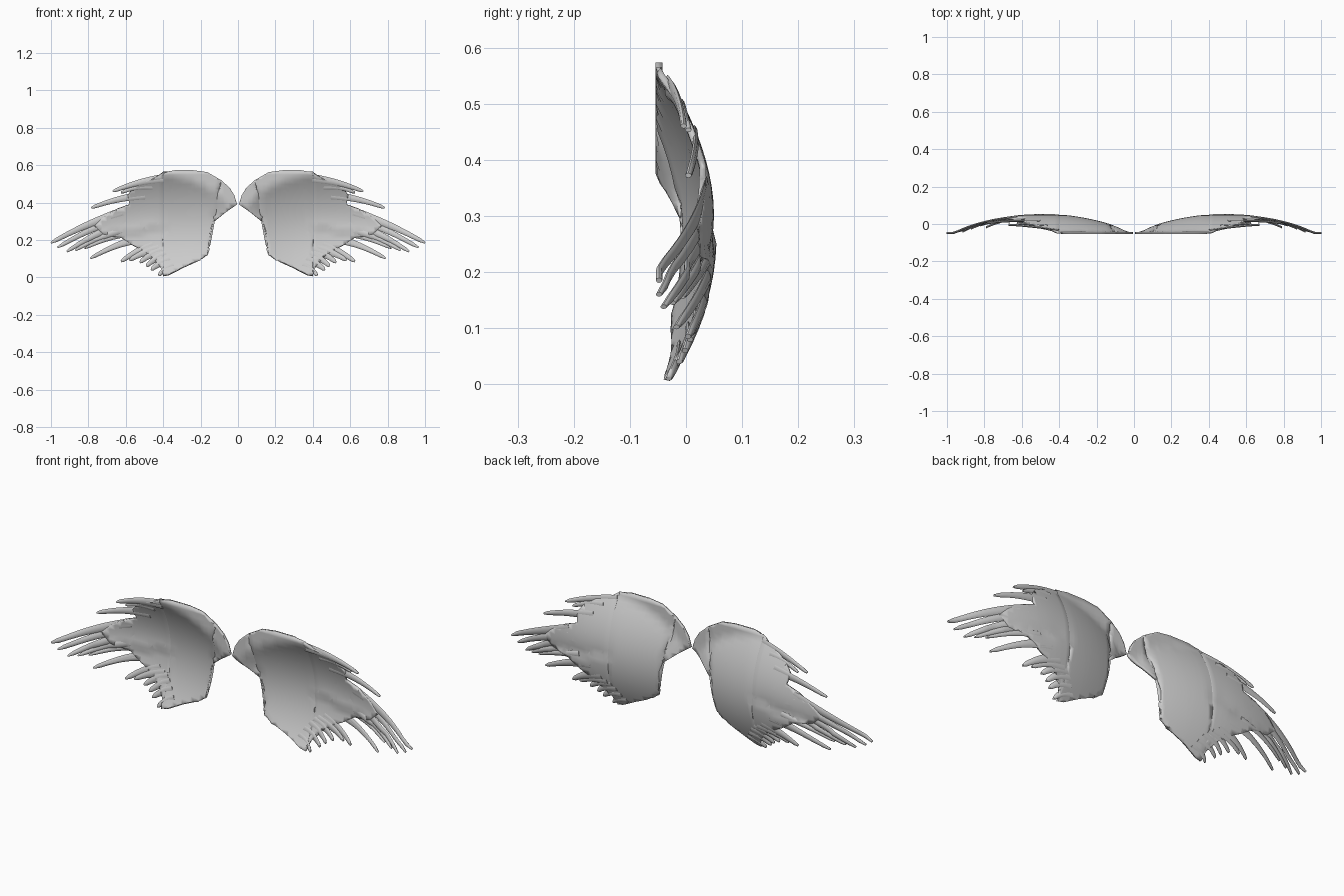
import bpy
import bmesh
import math
from mathutils import Vector

THICKNESS = 0.012

default_cube = bpy.data.objects.get("Cube")
if default_cube:
    bpy.data.objects.remove(default_cube, do_unlink=True)

grey = bpy.data.materials.new("feather grey")
grey.use_nodes = True
grey.diffuse_color = (0.6, 0.6, 0.6, 1)
grey.node_tree.nodes["Principled BSDF"].inputs["Base Color"].default_value = (0.6, 0.6, 0.6, 1)


def cupped_depth(x, z):
    """Depth of the shallow dome that the whole wing is bent over."""
    dome = 0.049 - 0.4 * (x - 0.5) ** 2 - 1.15 * (z - 0.27) ** 2
    # The upper layer overlaps the lower one along a sloping fold
    above = z - (0.265 - 0.15 * (x - 0.38))
    reach = min(max((x - 0.36) / 0.1, 0), 1)
    if above > 0:
        dome -= 0.012 * reach * min(above / 0.01, 1) * math.exp(-above / 0.05)
    return max(dome, -0.048)


def finish(name, bm):
    """Turn a bmesh into a smooth wing part with its mirrored twin."""
    bmesh.ops.recalc_face_normals(bm, faces=bm.faces)
    mesh = bpy.data.meshes.new(name)
    bm.to_mesh(mesh)
    bm.free()
    part = bpy.data.objects.new(name, mesh)
    bpy.context.collection.objects.link(part)
    mesh.materials.append(grey)
    mirror = part.modifiers.new("other side", "MIRROR")
    mirror.use_mirror_merge = False
    bpy.ops.object.select_all(action="DESELECT")
    part.select_set(True)
    bpy.context.view_layer.objects.active = part
    bpy.ops.object.shade_smooth_by_angle(angle=math.radians(50))
    return part


def wing_panel(name, outline):
    """Cut a flat outline into a fine grid and bend it over the dome."""
    bm = bmesh.new()
    face = bm.faces.new([bm.verts.new((x, 0, z)) for x, z in outline])
    bmesh.ops.triangulate(bm, faces=[face])
    for axis in (Vector((1, 0, 0)), Vector((0, 0, 1))):
        for step in range(1, 40):
            geometry = bm.verts[:] + bm.edges[:] + bm.faces[:]
            bmesh.ops.bisect_plane(bm, geom=geometry, plane_co=axis * step * 0.025, plane_no=axis)
    for vert in bm.verts:
        vert.co.y = cupped_depth(vert.co.x, vert.co.z)
    part = finish(name, bm)
    solid = part.modifiers.new("thickness", "SOLIDIFY")
    solid.thickness = THICKNESS
    solid.offset = 0


def feather(name, root, tip, width, sag=0.01, rings=12, sides=8):
    """A tapering rounded blade that follows the dome."""
    bm = bmesh.new()
    root, tip = Vector(root), Vector(tip)
    along = (tip - root).normalized()
    across = Vector((-along.y, along.x))
    loops = []
    for i in range(rings + 1):
        t = i / rings
        middle = root.lerp(tip, t) + across * sag * math.sin(math.pi * t)
        half = width / 2 * (1 - 0.6 * t) * (0.5 if i == rings else 1)
        loop = []
        for k in range(sides):
            angle = math.tau * k / sides
            x, z = middle + across * half * math.cos(angle)
            y = cupped_depth(*middle) + THICKNESS * 0.48 * math.sin(angle)
            loop.append(bm.verts.new((x, y, z)))
        loops.append(loop)
    for first, second in zip(loops, loops[1:]):
        for k in range(sides):
            n = (k + 1) % sides
            bm.faces.new((first[k], first[n], second[n], second[k]))
    bm.faces.new(loops[0])
    bm.faces.new(loops[-1])
    finish(name, bm)


# Main wing membrane, from the shoulder round the leading edge
wing_panel("wing_body", [
    (0.005, 0.39), (0.02, 0.44), (0.045, 0.48), (0.09, 0.52), (0.165, 0.563), (0.24, 0.573),
    (0.34, 0.573), (0.4, 0.56), (0.44, 0.535), (0.51, 0.51), (0.56, 0.475), (0.59, 0.44),
    (0.58, 0.39), (0.65, 0.365), (0.73, 0.315), (0.77, 0.275), (0.72, 0.23), (0.62, 0.21),
    (0.56, 0.17), (0.5, 0.14), (0.45, 0.1), (0.41, 0.05), (0.4, 0.008), (0.37, 0.014),
    (0.29, 0.055), (0.2, 0.095), (0.162, 0.125), (0.153, 0.2), (0.148, 0.25), (0.132, 0.295),
    (0.07, 0.345)])

# Feather fans: root, tip and width of each blade
fans = {
    "leading_feather": [
        ((0.4, 0.53), (0.67, 0.46), 0.045),
        ((0.46, 0.49), (0.625, 0.453), 0.04),
        ((0.5, 0.44), (0.785, 0.372), 0.045)],
    "long_feather": [
        ((0.62, 0.35), (1, 0.185), 0.05),
        ((0.62, 0.32), (0.965, 0.16), 0.045),
        ((0.62, 0.29), (0.915, 0.138), 0.045),
        ((0.6, 0.26), (0.87, 0.145), 0.04),
        ((0.56, 0.24), (0.82, 0.155), 0.035)],
    "lower_feather": [
        ((0.5, 0.22), (0.79, 0.102), 0.045),
        ((0.5, 0.205), (0.73, 0.13), 0.04),
        ((0.45, 0.17), (0.625, 0.085), 0.05),
        ((0.42, 0.15), (0.58, 0.092), 0.05),
        ((0.4, 0.14), (0.525, 0.08), 0.05),
        ((0.38, 0.12), (0.49, 0.06), 0.05),
        ((0.36, 0.09), (0.465, 0.04), 0.05),
        ((0.34, 0.06), (0.425, 0.01), 0.045)],
}
for kind, blades in fans.items():
    for number, (root, tip, width) in enumerate(blades, 1):
        feather(f"{kind}_{number}", root, tip, width)
